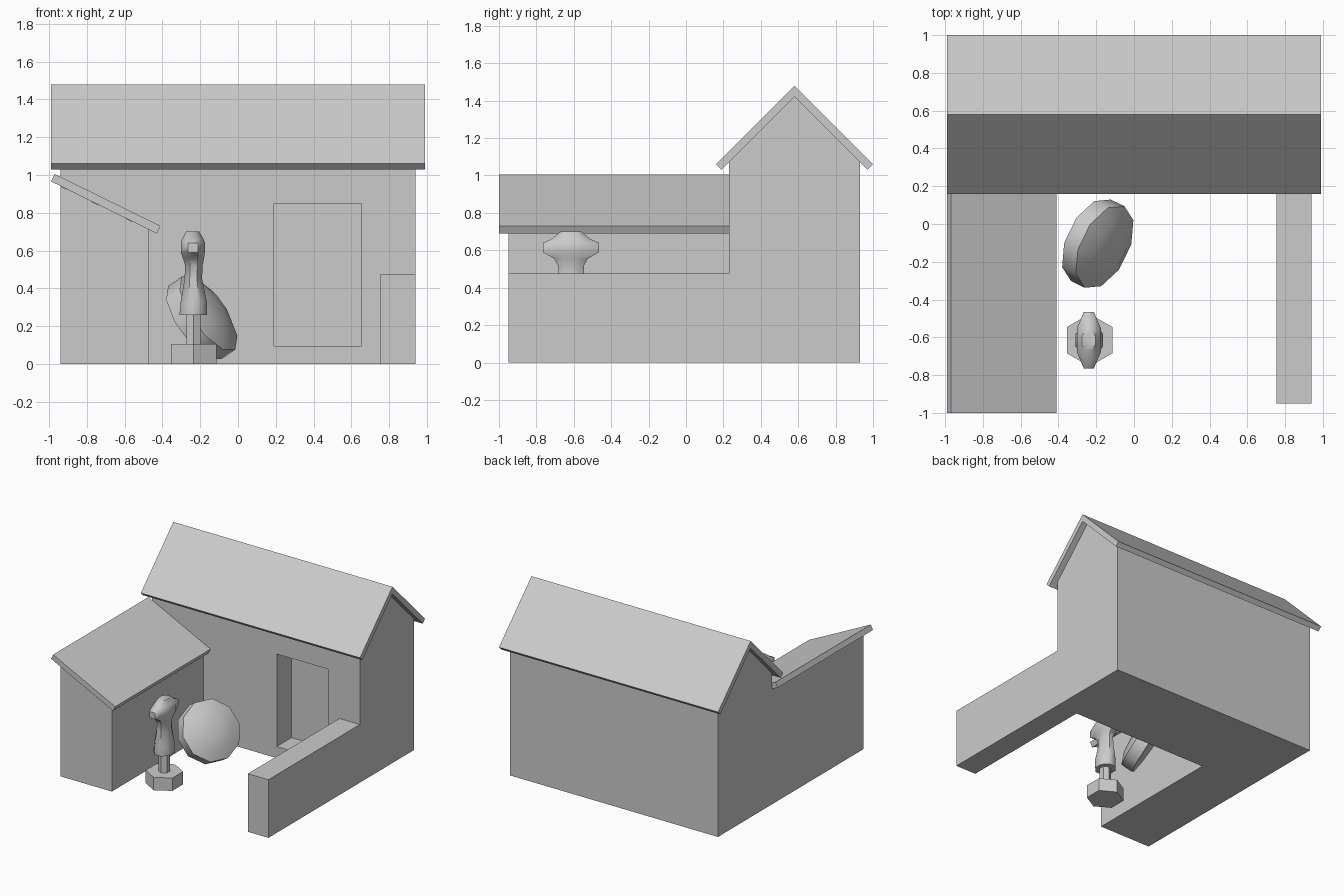
import bpy, bmesh, math
from mathutils import Vector

if "Cube" in bpy.data.objects:
    bpy.data.objects.remove(bpy.data.objects["Cube"])


def make_object(name, bm, smooth=None):
    bmesh.ops.recalc_face_normals(bm, faces=bm.faces[:])
    mesh = bpy.data.meshes.new(name)
    bm.to_mesh(mesh)
    bm.free()
    ob = bpy.data.objects.new(name, mesh)
    bpy.context.collection.objects.link(ob)
    if smooth:
        bpy.ops.object.select_all(action='DESELECT')
        ob.select_set(True)
        bpy.context.view_layer.objects.active = ob
        bpy.ops.object.shade_smooth_by_angle(angle=math.radians(smooth))
    return ob


def loft(name, rings, smooth=None):
    """Skin a list of equal-length rings and cap both ends."""
    bm = bmesh.new()
    rows = [[bm.verts.new(p) for p in ring] for ring in rings]
    n = len(rows[0])
    for a, b in zip(rows, rows[1:]):
        for i in range(n):
            bm.faces.new((a[i], a[(i + 1) % n], b[(i + 1) % n], b[i]))
    bm.faces.new(rows[0])
    bm.faces.new(rows[-1])
    return make_object(name, bm, smooth)


def prism(name, profile, axis, lo, hi):
    """Extrude an (other axis, z) profile along x or y."""
    place = (lambda t, p: (t, *p)) if axis == 'x' else (lambda t, p: (p[0], t, p[1]))
    return loft(name, [[place(t, p) for p in profile] for t in (lo, hi)])


def rect(a, b, c, d):
    return [(a, c), (b, c), (b, d), (a, d)]


def combine(target, other, operation):
    mod = target.modifiers.new(operation.lower(), 'BOOLEAN')
    mod.operation, mod.object, mod.solver = operation, other, 'EXACT'
    bpy.context.view_layer.objects.active = target
    bpy.ops.object.modifier_apply(modifier=mod.name)
    bpy.data.objects.remove(other)


# House walls with gable, lean-to wing and low yard wall
house = prism("house_walls", [(.23, 0), (.93, 0), (.93, 1.07), (.58, 1.42), (.23, 1.07)],
              'x', -.94, .94)
wing = prism("wing_walls", [(-.94, 0), (-.475, 0), (-.475, .712), (-.94, .941)], 'y', -.95, .4)
yard = prism("yard_wall", rect(.755, .94, 0, .475), 'y', -.95, .4)
doorway = prism("doorway_cutter", rect(.19, .655, .095, .85), 'y', .1, .42)
combine(house, wing, 'UNION')
combine(house, yard, 'UNION')
combine(house, doorway, 'DIFFERENCE')

# Roofs
prism("main_roof", [(.58, 1.48), (.16, 1.06), (.19, 1.03), (.58, 1.42), (.97, 1.03), (1.0, 1.06)],
      'x', -.99, .99)
prism("wing_roof", [(-.97, 1.005), (-.41, .73), (-.43, .69), (-.99, .966)], 'y', -1.0, .23)

# Stand for the torso: hexagonal foot and post
SX, SY = -.235, -.615


def hexagon(r, z):
    return [(SX + r * math.sin(k * math.pi / 3), SY + r * math.cos(k * math.pi / 3), z) for k in range(6)]


loft("stand_foot", [hexagon(.139, 0), hexagon(.139, .105)])
loft("stand_post", [hexagon(.043, .1), hexagon(.043, .28)])

# Torso with shoulder stubs: z, back x, front x, half width in y
C = math.tan(math.pi / 8)
OCT = [(1, C), (C, 1), (-C, 1), (-1, C), (-1, -C), (-C, -1), (C, -1), (1, -C)]
torso = [(.26, -.31, -.165, .08), (.33, -.303, -.165, .085), (.45, -.283, -.19, .07),
         (.52, -.28, -.188, .07), (.555, -.29, -.18, .09), (.59, -.303, -.175, .15),
         (.64, -.303, -.175, .15), (.66, -.297, -.182, .105), (.70, -.275, -.205, .055)]
loft("torso_stand", [[((a + b) / 2 + u * (b - a) / 2, SY + v * h, z) for u, v in OCT]
                     for z, a, b, h in torso], 50)

# Leaning round shield: domed front, rim, flat back
normal = Vector((.76, -.37, .53)).normalized()
turn = normal.to_track_quat('Z', 'Y')
centre = Vector((-.19, -.105, .245))
shield = [(-.055, .2), (-.05, .24), (.045, .24), (.085, .15), (.1, .06)]
loft("round_shield", [[centre + turn @ Vector((r * math.cos(k * math.pi / 5), r * math.sin(k * math.pi / 5), t))
                       for k in range(10)] for t, r in shield], 50)
